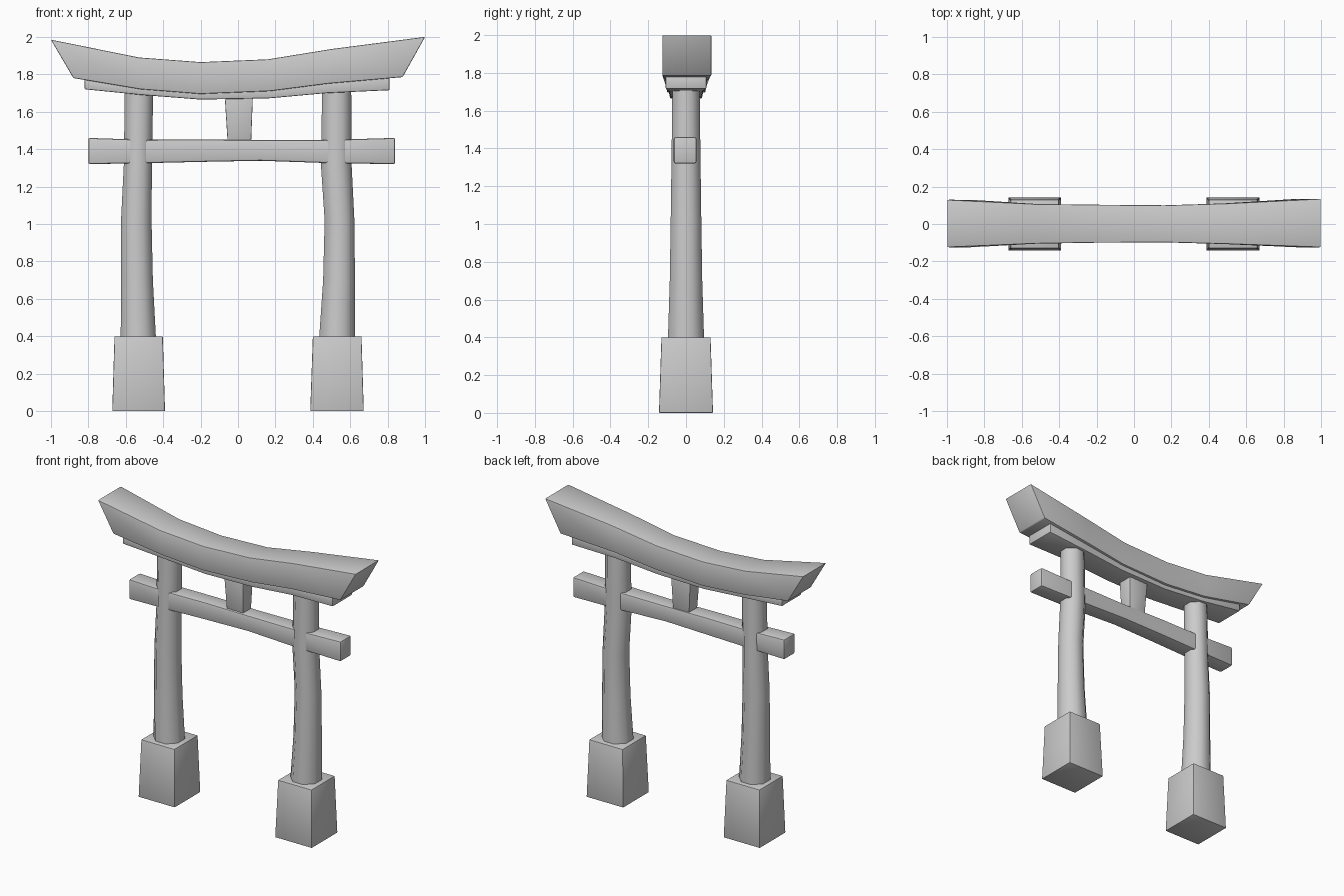
import bpy, bmesh, math

cube = bpy.data.objects.get("Cube")
if cube:
    bpy.data.objects.remove(cube, do_unlink=True)

grey = bpy.data.materials.new("stone grey")
grey.use_nodes = True
colour = (0.6, 0.6, 0.6, 1)
grey.diffuse_color = colour
grey.node_tree.nodes["Principled BSDF"].inputs["Base Color"].default_value = colour


def loft(name, rings, bevel=0.0, angle=40):
    """Skin a closed solid over rings with equal point counts."""
    bm = bmesh.new()
    loops = [[bm.verts.new(p) for p in ring] for ring in rings]
    for a, b in zip(loops, loops[1:]):
        for i in range(len(a)):
            j = (i + 1) % len(a)
            bm.faces.new((a[i], a[j], b[j], b[i]))
    bm.faces.new(loops[0])
    bm.faces.new(loops[-1])
    bmesh.ops.recalc_face_normals(bm, faces=bm.faces)
    mesh = bpy.data.meshes.new(name)
    bm.to_mesh(mesh)
    bm.free()
    mesh.materials.append(grey)
    obj = bpy.data.objects.new(name, mesh)
    bpy.context.collection.objects.link(obj)
    bpy.ops.object.select_all(action='DESELECT')
    obj.select_set(True)
    bpy.context.view_layer.objects.active = obj
    if bevel:
        mod = obj.modifiers.new("soft edges", 'BEVEL')
        mod.width = bevel
        mod.segments = 2
        mod.limit_method = 'ANGLE'
        mod.angle_limit = math.radians(40)
        bpy.ops.object.modifier_apply(modifier=mod.name)
    bpy.ops.object.shade_smooth_by_angle(angle=math.radians(angle))
    return obj


def beam(name, stations, bevel):
    """Station: bottom x, bottom z, top x, top z, back y, front y."""
    loft(name, [[(bx, front, bz), (bx, back, bz), (tx, back, tz), (tx, front, tz)]
                for bx, bz, tx, tz, back, front in stations], bevel)


def block(name, levels, bevel):
    """Level: z, left x, right x, half depth."""
    loft(name, [[(x0, -d, z), (x1, -d, z), (x1, d, z), (x0, d, z)]
                for z, x0, x1, d in levels], bevel)


def pillar(name, levels, sides=8):
    """Level: z, left x, right x, half depth."""
    grow = 1 / math.cos(math.pi / sides)
    turns = [(i + 0.5) * math.tau / sides for i in range(sides)]
    loft(name, [[((x0 + x1) / 2 + (x1 - x0) / 2 * grow * math.cos(t),
                  d * grow * math.sin(t), z) for t in turns]
                for z, x0, x1, d in levels], angle=50)


# Curved top beam with flared ends
beam("roof_beam", [
    (-0.88, 1.78, -1.00, 1.985, 0.13, -0.125),
    (-0.52, 1.72, -0.53, 1.89, 0.107, -0.105),
    (-0.20, 1.695, -0.20, 1.865, 0.103, -0.10),
    (0.17, 1.71, 0.16, 1.88, 0.10, -0.098),
    (0.48, 1.75, 0.50, 1.935, 0.11, -0.107),
    (0.88, 1.785, 1.00, 2.00, 0.135, -0.125)], 0.006)

# Thinner beam under the roof
beam("under_beam", [
    (-0.82, 1.72, -0.82, 1.775, 0.108, -0.108),
    (-0.52, 1.69, -0.52, 1.74, 0.09, -0.09),
    (-0.20, 1.665, -0.20, 1.72, 0.085, -0.085),
    (0.17, 1.672, 0.17, 1.73, 0.085, -0.085),
    (0.48, 1.70, 0.48, 1.765, 0.09, -0.09),
    (0.81, 1.715, 0.81, 1.785, 0.108, -0.108)], 0.006)

# Straight cross beam through the pillars
beam("cross_beam", [
    (-0.80, 1.32, -0.80, 1.46, 0.055, -0.065),
    (-0.50, 1.325, -0.50, 1.45, 0.055, -0.065),
    (-0.20, 1.332, -0.20, 1.452, 0.055, -0.062),
    (0.12, 1.338, 0.12, 1.448, 0.052, -0.06),
    (0.50, 1.325, 0.50, 1.45, 0.055, -0.065),
    (0.84, 1.32, 0.84, 1.46, 0.055, -0.065)], 0.01)

# Short centre strut
block("centre_strut", [(1.43, -0.055, 0.07, 0.045), (1.70, -0.072, 0.08, 0.055)], 0.004)

# Pillars and their footings
pillar("right_pillar", [
    (0.38, -0.627, -0.438, 0.096), (0.70, -0.625, -0.455, 0.086),
    (1.02, -0.625, -0.462, 0.081), (1.32, -0.61, -0.46, 0.077),
    (1.73, -0.605, -0.453, 0.072)])
pillar("left_pillar", [
    (0.38, 0.433, 0.625, 0.096), (0.70, 0.455, 0.625, 0.086),
    (1.02, 0.463, 0.622, 0.081), (1.32, 0.443, 0.607, 0.077),
    (1.73, 0.45, 0.605, 0.072)])
block("right_footing", [(0, -0.672, -0.39, 0.143), (0.4, -0.66, -0.402, 0.13)], 0.005)
block("left_footing", [(0, 0.386, 0.672, 0.143), (0.4, 0.40, 0.66, 0.13)], 0.005)
